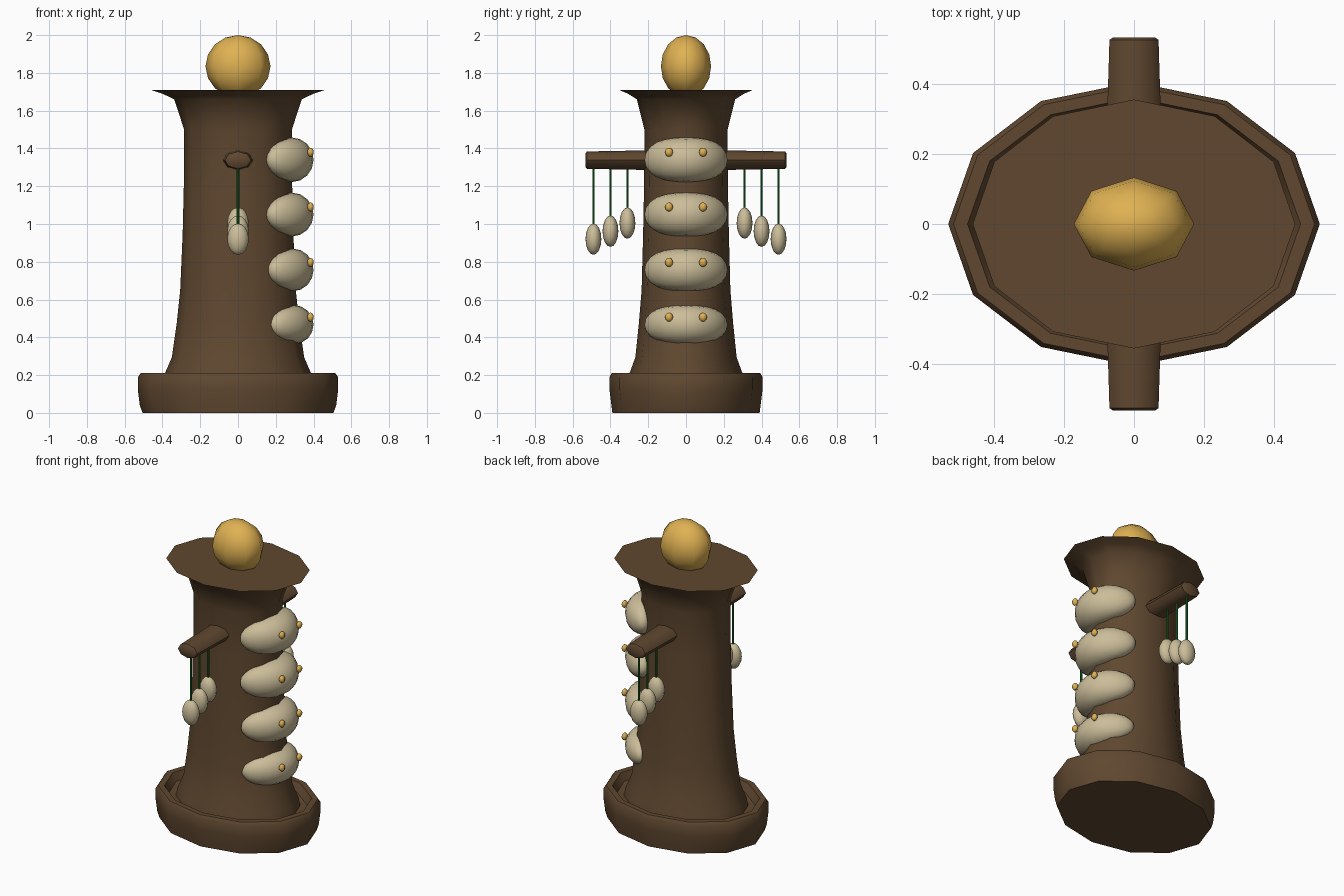
import bpy, bmesh, math
from mathutils import Matrix

if "Cube" in bpy.data.objects:
    bpy.data.objects.remove(bpy.data.objects["Cube"])

def material(name, rgb):
    m = bpy.data.materials.new(name)
    m.diffuse_color = (*rgb, 1)
    m.use_nodes = True
    m.node_tree.nodes["Principled BSDF"].inputs["Base Color"].default_value = m.diffuse_color
    return m

BARK = material("bark brown", (0.115, 0.064, 0.029))
CREAM = material("cream", (0.60, 0.51, 0.32))
GOLD = material("gold", (0.74, 0.44, 0.085))
GREEN = material("string green", (0.012, 0.16, 0.02))

def finish(name, bm, mat, angle=40):
    bmesh.ops.recalc_face_normals(bm, faces=bm.faces)
    me = bpy.data.meshes.new(name)
    bm.to_mesh(me)
    bm.free()
    ob = bpy.data.objects.new(name, me)
    bpy.context.collection.objects.link(ob)
    me.materials.append(mat)
    bpy.ops.object.select_all(action='DESELECT')
    ob.select_set(True)
    bpy.context.view_layer.objects.active = ob
    bpy.ops.object.shade_smooth_by_angle(angle=math.radians(angle))
    return ob

def lathe(name, profile, mat, sides=12, angle=40, xform=None):
    """Loft elliptical rings (rx, ry, z) and cap both ends."""
    bm = bmesh.new()
    rings = []
    for rx, ry, z in profile:
        rings.append([bm.verts.new((rx * math.cos(2 * math.pi * i / sides),
                                    ry * math.sin(2 * math.pi * i / sides), z))
                      for i in range(sides)])
    for a, b in zip(rings, rings[1:]):
        for i in range(sides):
            j = (i + 1) % sides
            bm.faces.new((a[i], a[j], b[j], b[i]))
    bm.faces.new(rings[0][::-1])
    bm.faces.new(rings[-1])
    if xform:
        bm.transform(xform)
    return finish(name, bm, mat, angle)

def ellipsoid(name, loc, radii, mat, seg=12, rings=8):
    bm = bmesh.new()
    bmesh.ops.create_uvsphere(bm, u_segments=seg, v_segments=rings, radius=1)
    bm.transform(Matrix.Translation(loc) @ Matrix.Diagonal((*radii, 1)))
    return finish(name, bm, mat, 80)

# Base with a raised rim and shallow recess
lathe("base", [(.505, .39, 0), (.52, .395, .04), (.53, .405, .12), (.53, .405, .19),
               (.515, .393, .21), (.475, .36, .21), (.45, .335, .16), (.36, .27, .15)], BARK, angle=50)

# Trunk flaring at the foot and into a wide flat top
lathe("trunk", [(.40, .31, .15), (.388, .30, .207), (.35, .268, .295), (.325, .25, .47),
                (.306, .235, .65), (.293, .227, .95), (.287, .222, 1.2), (.285, .22, 1.5),
                (.338, .26, 1.66), (.40, .308, 1.69), (.46, .355, 1.71)], BARK, angle=60)

# Golden ball on top
ellipsoid("top_ball", (0, 0, 1.835), (.172, .133, .165), GOLD, 8, 8)

# Crossbar through the trunk, thinner at the tips
turn = Matrix.Translation((0, 0, 1.338)) @ Matrix.Rotation(math.pi / 2, 4, 'X')
lathe("crossbar", [(.06, .036, -.532), (.07, .046, -.525), (.08, .052, -.2),
                   (.08, .052, .2), (.07, .046, .525), (.06, .036, .532)], BARK, 8, 50, turn)

# Hanging pods on strings, both ends of the crossbar
for side, label in ((-1, "front"), (1, "back")):
    for y, z in ((.31, 1.005), (.40, .962), (.49, .92)):
        lathe(f"{label}_string", [(.007, .007, z + .07), (.007, .007, 1.31)], GREEN, 6,
              xform=Matrix.Translation((0, side * y, 0)))
        ellipsoid(f"{label}_pod", (0, side * y, z), (.057, .042, .083), CREAM)

# Curved shelves wrapping the right side, each with two gold beads
for z, rx, rz, cx in ((1.34, .115, .118, .285), (1.05, .115, .116, .285),
                      (.757, .11, .113, .29), (.467, .105, .104, .295)):
    bm = bmesh.new()
    bmesh.ops.create_uvsphere(bm, u_segments=16, v_segments=12, radius=1,
                              matrix=Matrix.Rotation(math.pi / 2, 4, 'X'))
    for v in bm.verts:
        t = v.co.y
        fat = (1 + .22 * t * t)
        v.co = (cx + v.co.x * rx * fat - .09 * t * t, t * .22, z + v.co.z * rz * fat)
    finish("shelf", bm, CREAM, 80)
    for y in (-.09, .09):
        ellipsoid("bead", (.384, y, z + .04), (.017, .021, .024), GOLD, 8, 6)
